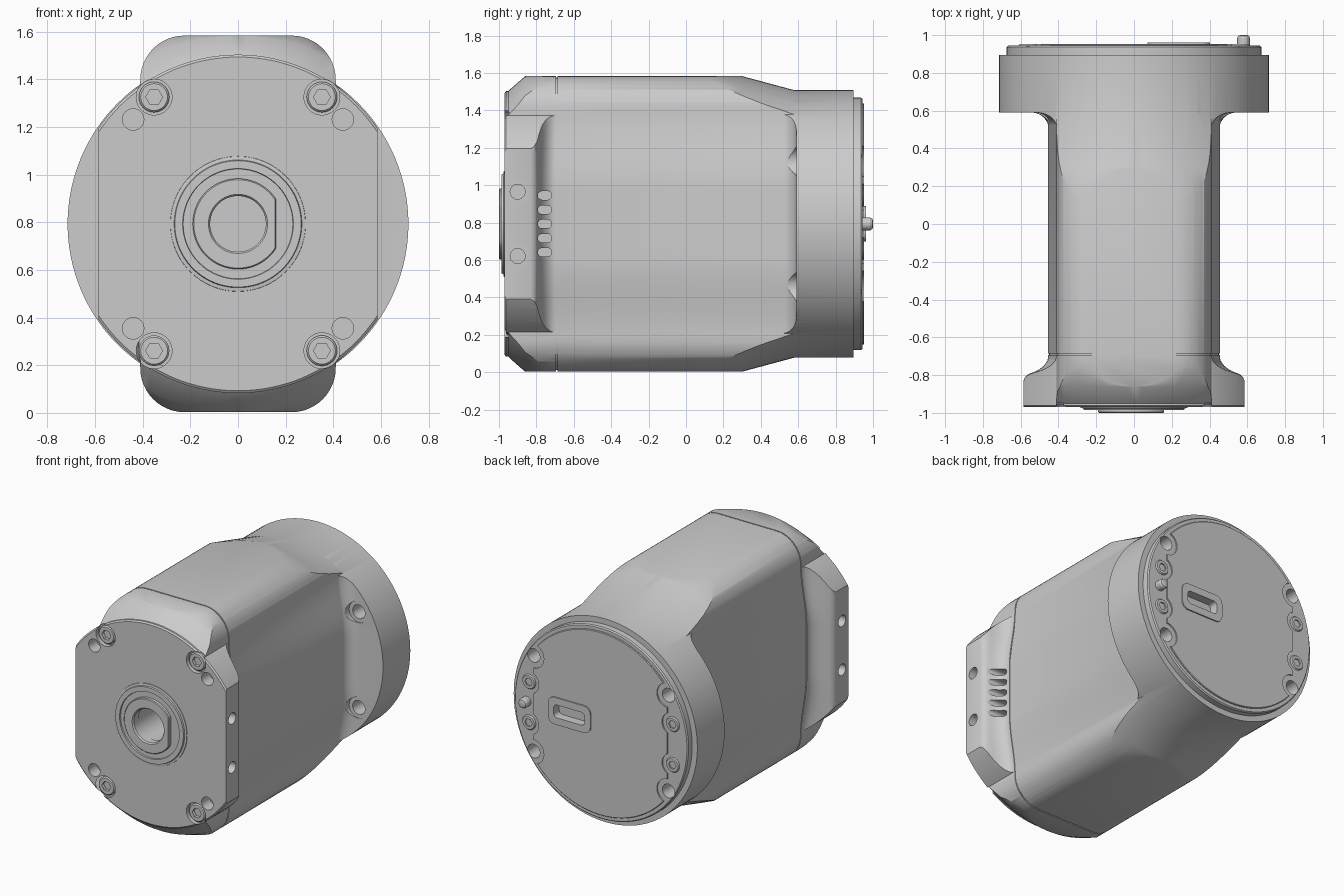
import bpy, bmesh
from math import sin, cos, pi, radians

if "Cube" in bpy.data.objects:
    bpy.data.objects.remove(bpy.data.objects["Cube"])

CZ = 0.793  # height of the motor axis


def circle(r, n=96, cu=0, cv=0):
    return [(cu + r * cos(2 * pi * i / n), cv + r * sin(2 * pi * i / n)) for i in range(n)]


def round_rect(hw, hh, r, cu=0, cv=0, n=8):
    pts = []
    for k, (sx, sy) in enumerate([(1, 1), (-1, 1), (-1, -1), (1, -1)]):
        for i in range(n + 1):
            a = (k + i / n) * pi / 2
            pts.append((cu + sx * (hw - r) + r * cos(a), cv + sy * (hh - r) + r * sin(a)))
    return pts


def loft(name, rows, axis='y', cyc=False):
    """Skin a list of (position along axis, 2D loop); v is measured from the motor axis."""
    bm = bmesh.new()
    rings = []
    for t, loop in rows:
        rings.append([bm.verts.new((u, t, v + CZ) if axis == 'y' else (t, u, v + CZ)) for u, v in loop])
    n = len(rings[0])
    pairs = list(zip(rings, rings[1:])) + ([(rings[-1], rings[0])] if cyc else [])
    for a, b in pairs:
        for i in range(n):
            j = (i + 1) % n
            bm.faces.new((a[i], a[j], b[j], b[i]))
    if not cyc:
        bm.faces.new(rings[0])
        bm.faces.new(rings[-1])
    bmesh.ops.recalc_face_normals(bm, faces=bm.faces)
    me = bpy.data.meshes.new(name)
    bm.to_mesh(me)
    bm.free()
    ob = bpy.data.objects.new(name, me)
    bpy.context.collection.objects.link(ob)
    return ob


def revolve(name, prof, n=96, cu=0, cv=0, axis='y', cyc=False):
    return loft(name, [(t, circle(r, n, cu, cv)) for t, r in prof], axis, cyc)


def boolean(a, b, op='DIFFERENCE'):
    m = a.modifiers.new('bool', 'BOOLEAN')
    m.operation, m.object, m.solver = op, b, 'EXACT'
    bpy.context.view_layer.objects.active = a
    bpy.ops.object.modifier_apply(modifier=m.name)
    bpy.data.objects.remove(b)


def mirrored(q):
    return (q + [(x, -z) for x, z in reversed(q[:-1])] + [(-x, -z) for x, z in q]
            + [(-x, z) for x, z in reversed(q[:-1])])


def side(z):  # half width of the slightly bulged flank
    t = min(1, max(0, (0.605 - z) / 0.42))
    return 0.41 + 0.045 * t * t * (3 - 2 * t)


FLANK = [0.605 * (1 - i / 16) for i in range(17)]
CORNER = [(0.225 + 0.185 * sin(a * pi / 24), 0.605 + 0.185 * cos(a * pi / 24)) for a in range(12)]
BODY = mirrored(CORNER + [(side(z), z) for z in FLANK])


def flange(name, target, rows, disc):
    """Disc whose flanks are trimmed by a waist that fillets into the body."""
    loops = []
    for y, w in rows:
        f = (w - 0.455) / (target - 0.455)
        pts = [(s + (target - s) * f - 0.004 * (1 - f), z)
               for s, z in [(0.41, 0.85)] + [(side(z), z) for z in FLANK]]
        loops.append((y, mirrored(pts)))
    ob = loft(name, loops)
    boolean(ob, revolve('disc', disc, 128), 'INTERSECT')
    return ob


# Main housing: rounded prism turned down to cones at both ends
body = loft('motor_housing', [(-0.96, BODY), (0.85, BODY)])
boolean(body, revolve('cone', [(-0.965, 0.695), (-0.94, 0.72), (-0.86, 0.79), (-0.76, 0.83), (-0.68, 0.855),
                               (0.05, 0.855), (0.3, 0.79), (0.585, 0.7135), (0.87, 0.71)], 128), 'INTERSECT')

# Front mounting flange and rear round flange with fillets
front = flange('front_flange', 0.585,
               [(-0.98, 0.585), (-0.83, 0.585), (-0.81, 0.577), (-0.795, 0.56), (-0.785, 0.535), (-0.77, 0.505),
                (-0.75, 0.48), (-0.725, 0.463), (-0.69, 0.455), (-0.66, 0.452)],
               [(-0.97, 0.7), (-0.962, 0.71), (-0.65, 0.71)])
boolean(body, front, 'UNION')
arc = [(0.5 + 0.09 * sin(radians(a)), 0.545 - 0.09 * cos(radians(a))) for a in range(0, 85, 12)]
rear = flange('rear_flange', 0.76, [(0.45, 0.453)] + arc + [(0.592, 0.76), (0.9, 0.76)],
              [(0.44, 0.715), (0.895, 0.715)])
boolean(body, rear, 'UNION')

# Seam groove between front cap and housing
big, small = ([(x * k, z * k) for x, z in BODY] for k in (1.06, 0.99))
boolean(body, loft('seam', [(-0.694, big), (-0.686, big), (-0.686, small), (-0.694, small)], cyc=True))

# Shaft bore
boolean(body, revolve('bore', [(-1.1, 0.122), (-0.6, 0.122)], 64))

# Rear lid and cover plate
lid = revolve('rear_lid', [(0.88, 0.675), (0.936, 0.675), (0.944, 0.668)], 128)
cover = revolve('rear_cover', [(0.935, 0.645), (0.949, 0.645), (0.953, 0.641)], 128)


def screw(name, x, v, y, d, r):
    """Round head facing along d (-1 front, 1 rear) with a hex socket."""
    s = revolve(name, [(y - d * 0.03, r), (y - d * 0.008, r), (y, r * 0.88)], 32, x, v)
    boolean(s, revolve('hex', [(y - d * 0.022, r * 0.55), (y + d * 0.1, r * 0.55)], 6, x, v))


for sx in (-1, 1):
    for sz in (-1, 1):
        # Front cap screws in counterbores, plus threaded holes
        x, v = sx * 0.352, sz * 0.532
        boolean(body, revolve('cut', [(-1.1, 0.075), (-0.94, 0.075)], 40, x, v))
        screw('front_screw', x, v, -0.962, -1, 0.064)
        boolean(body, revolve('cut', [(-1.1, 0.045), (-0.88, 0.045)], 32, sx * 0.44, sz * 0.438))
        # Side holes in the front flange
        boolean(body, revolve('cut', [(sx * 0.5, 0.04), (sx * 0.7, 0.04)], 32, -0.9, sz * 0.172, 'x'))
        # Rear mounting holes with spot faces in the fillet
        x, v = sx * 0.525, sz * 0.337
        boolean(body, revolve('cut', [(0.47, 0.075), (0.594, 0.075)], 40, x, v))
        for ob in (body, lid):
            boolean(ob, revolve('cut', [(0.55, 0.048), (1.1, 0.048)], 32, x, v))
        # Scallops in the cover plate for holes and screws
        boolean(cover, revolve('cut', [(0.9, 0.085), (1.1, 0.085)], 40, x, v))
        x, v = sx * 0.56, sz * 0.143
        boolean(cover, revolve('cut', [(0.9, 0.08), (1.1, 0.08)], 40, x, v))
        screw('rear_screw', x, v, 0.953, 1, 0.052)
    boolean(cover, loft('cut', [(y, round_rect(0.1, 0.3, 0.04, sx * 0.62, 0)) for y in (0.9, 1.1)]))

# Cooling slots on the right flank
for i in range(-2, 3):
    slot = round_rect(0.037, 0.023, 0.0225, -0.755, 0.0 + i * 0.076)
    boolean(body, loft('slot', [(0.4, slot), (0.7, slot)], 'x'))

# Connector port in the rear cover
port = round_rect(0.12, 0.045, 0.025, 0.237, 0)
for ob in (lid, cover):
    boolean(ob, loft('cut', [(0.9, port), (1.1, port)]))
outer = round_rect(0.165, 0.095, 0.05, 0.237, 0)
loft('port_bezel', [(0.94, outer), (0.962, outer), (0.962, port), (0.94, port)], cyc=True)

# Locating pin
revolve('locating_pin', [(0.93, 0.034), (0.985, 0.034), (0.996, 0.028), (1.0, 0.018)], 32, 0.58, 0)

# Output boss with bearing recess, and flatted hollow shaft
revolve('output_boss', [(-0.965, 0.285), (-0.974, 0.283), (-0.976, 0.268), (-0.986, 0.265), (-0.986, 0.232),
                        (-0.976, 0.23), (-0.976, 0.15), (-0.965, 0.15)], cyc=True)
flat = [(min(u, 0.16), v) for u, v in circle(0.19)]
chamfer = [(u * 0.975, v * 0.975) for u, v in flat]
loft('output_shaft', [(-0.94, flat), (-0.995, flat), (-1.0, chamfer), (-1.0, circle(0.124)),
                      (-0.99, circle(0.117)), (-0.94, circle(0.117))], cyc=True)

# Smooth shading with sharp edges kept
for ob in bpy.context.scene.objects:
    ob.select_set(True)
bpy.context.view_layer.objects.active = body
bpy.ops.object.shade_smooth_by_angle(angle=radians(28))
